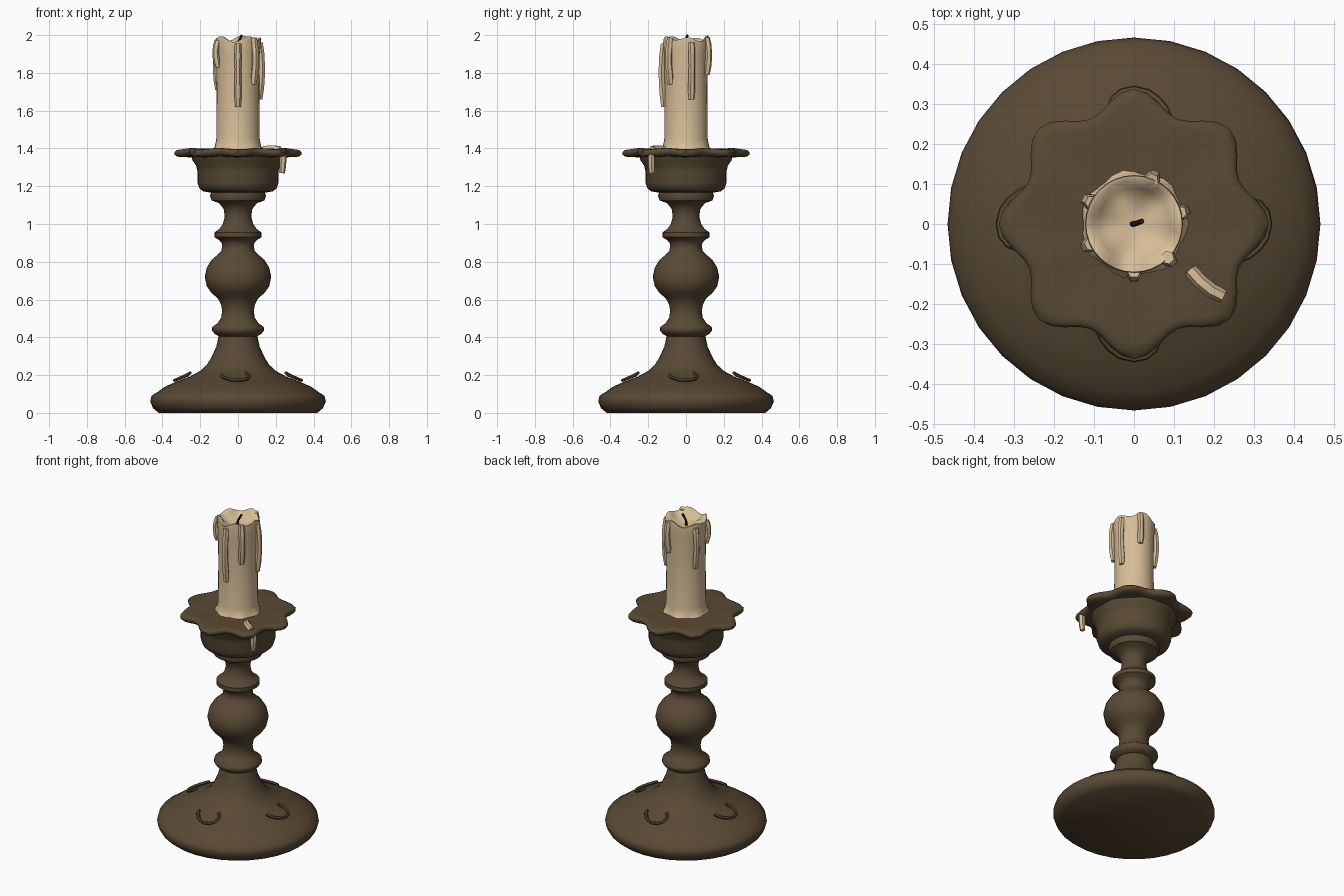
import bpy, bmesh, math
from math import sin, cos, pi, tau, radians, hypot

cube = bpy.data.objects.get("Cube")
if cube:
    bpy.data.objects.remove(cube)


def material(name, rgb):
    m = bpy.data.materials.new(name)
    m.use_nodes = True
    m.diffuse_color = (*rgb, 1)
    m.node_tree.nodes["Principled BSDF"].inputs["Base Color"].default_value = (*rgb, 1)
    return m


bronze = material("dark bronze", (0.10, 0.067, 0.034))
wax = material("cream wax", (0.68, 0.51, 0.31))
char = material("charred wick", (0.02, 0.017, 0.014))


def smooth(mesh, angle):
    mesh.shade_smooth()
    mesh.set_sharp_from_angle(angle=radians(angle))


def lathe(name, profile, mat, segments=32, warp=None, angle=50):
    """Spin a (radius, height) profile; warp(i, r, z, a) may reshape each ring."""
    bm = bmesh.new()
    rings = []
    for i, (r, z) in enumerate(profile):
        ring = []
        for s in range(segments):
            a = tau * s / segments
            rr, zz = warp(i, r, z, a) if warp else (r, z)
            ring.append(bm.verts.new((rr * cos(a), rr * sin(a), zz)))
        rings.append(ring)
    for low, high in zip(rings, rings[1:]):
        for s in range(segments):
            t = (s + 1) % segments
            bm.faces.new((low[s], low[t], high[t], high[s]))
    bm.faces.new(rings[0][::-1])
    bm.faces.new(rings[-1])
    mesh = bpy.data.meshes.new(name)
    bm.to_mesh(mesh)
    bm.free()
    mesh.materials.append(mat)
    smooth(mesh, angle)
    ob = bpy.data.objects.new(name, mesh)
    bpy.context.collection.objects.link(ob)
    return ob


def tube(name, points, radius, mat, scales=None, resolution=1):
    """Capped round tube along a path, turned into a mesh."""
    cu = bpy.data.curves.new(name, "CURVE")
    cu.dimensions = "3D"
    cu.bevel_depth = radius
    cu.bevel_resolution = resolution
    cu.use_fill_caps = True
    sp = cu.splines.new("POLY")
    sp.points.add(len(points) - 1)
    for k, (p, co) in enumerate(zip(sp.points, points)):
        p.co = (*co, 1)
        p.radius = scales[k] if scales else 1
    cu.materials.append(mat)
    ob = bpy.data.objects.new(name, cu)
    bpy.context.collection.objects.link(ob)
    bpy.ops.object.select_all(action="DESELECT")
    ob.select_set(True)
    bpy.context.view_layer.objects.active = ob
    bpy.ops.object.convert(target="MESH")
    smooth(bpy.context.object.data, 50)


# Foot: broad domed disc sweeping up into the stem
lathe("foot", [
    (0.42, 0), (0.45, 0.025), (0.465, 0.06), (0.458, 0.09), (0.42, 0.115), (0.39, 0.137),
    (0.33, 0.164), (0.26, 0.19), (0.2, 0.222), (0.165, 0.255), (0.14, 0.295),
    (0.115, 0.35), (0.102, 0.41)], bronze)

# Turned stem: collar, neck, ball, neck, collar, neck, ring
lathe("stem", [
    (0.102, 0.405), (0.125, 0.42), (0.138, 0.437), (0.136, 0.455), (0.108, 0.475),
    (0.088, 0.505), (0.084, 0.54), (0.09, 0.575), (0.105, 0.605), (0.14, 0.635),
    (0.165, 0.67), (0.176, 0.72), (0.165, 0.77), (0.14, 0.81), (0.105, 0.84),
    (0.087, 0.86), (0.084, 0.895), (0.1, 0.915), (0.124, 0.93), (0.124, 0.955),
    (0.098, 0.975), (0.08, 1.0), (0.07, 1.04), (0.076, 1.08), (0.1, 1.11),
    (0.14, 1.125), (0.148, 1.15), (0.14, 1.175)], bronze)

# Cup under the drip plate
lathe("cup", [
    (0.14, 1.165), (0.185, 1.173), (0.205, 1.19), (0.215, 1.22), (0.215, 1.28),
    (0.222, 1.31), (0.24, 1.335), (0.25, 1.37)], bronze)


# Drip plate with eight scallops
def scallop(i, r, z, a):
    f = max(0, (r - 0.2) / 0.11)
    return r + 0.027 * f * cos(8 * a), z - 0.005 * f * cos(8 * a)


lathe("drip_plate", [
    (0.2, 1.352), (0.27, 1.357), (0.298, 1.361), (0.309, 1.372), (0.31, 1.385),
    (0.3, 1.396), (0.28, 1.399), (0.23, 1.398), (0.12, 1.398)], bronze, 64, scallop)


# Candle with an uneven melted rim and hollow top
def melt(i, r, z, a):
    if i == 0:
        return r + 0.006 * cos(7 * a), z
    f = min(1, max(0, (z - 1.9) / 0.06)) if r > 0.06 else 0
    return r, z + f * (0.012 * cos(5 * a - 0.6) + 0.006 * cos(3 * a + 2))


lathe("candle", [
    (0.132, 1.396), (0.122, 1.412), (0.115, 1.45), (0.113, 1.7), (0.115, 1.9),
    (0.122, 1.965), (0.12, 1.98), (0.108, 1.978), (0.09, 1.955), (0.06, 1.938),
    (0.02, 1.93)], wax, 32, melt)

# Wax runs down the candle: angle, top, bottom
runs = [(-90, 1.955, 1.62), (-45, 1.985, 1.74), (14, 1.96, 1.66),
        (68, 1.985, 1.79), (153, 1.96, 1.71), (205, 1.97, 1.83)]
for n, (deg, top, bottom) in enumerate(runs, 1):
    a = radians(deg)
    path = []
    for k in range(6):
        t = k / 5
        r = 0.118 + 0.012 * sin(pi * min(1, t * 1.1))
        path.append((r * cos(a), r * sin(a), top + (bottom - top) * t))
    tube(f"wax_run_{n}", path, 0.019, wax, (0.9, 1, 0.9, 0.95, 1.05, 0.8))

# Spilled wax on the plate, and its drop hanging off the edge
tube("wax_spill", [(0.14, -0.115, 1.396), (0.165, -0.143, 1.4), (0.192, -0.165, 1.4),
                   (0.222, -0.18, 1.394)], 0.018, wax)
tube("wax_drop", [(0.236, -0.183, 1.38), (0.238, -0.184, 1.34), (0.236, -0.183, 1.3),
                  (0.233, -0.181, 1.27)], 0.019, wax, (1, 1, 0.9, 0.8))

# Wick
tube("wick", [(-0.004, 0, 1.925), (0, 0, 1.96), (0.01, 0.003, 1.98), (0.02, 0.007, 2.0)],
     0.007, char)

# Four raised hooks around the foot, given as (sideways, outward)
hook = [(-0.088, 0.262), (-0.08, 0.285), (-0.062, 0.308), (-0.035, 0.328), (0, 0.336),
        (0.03, 0.33), (0.052, 0.312), (0.06, 0.285), (0.055, 0.265), (0.04, 0.252)]
for n, side in enumerate(("front", "left", "back", "right")):
    c, s = cos(n * pi / 2), sin(n * pi / 2)
    path = []
    for x, out in hook:
        z = 0.172 + (0.336 - hypot(x, out)) * 0.5
        path.append((x * c + out * s, x * s - out * c, z))
    tube(f"foot_hook_{side}", path, 0.009, bronze)
